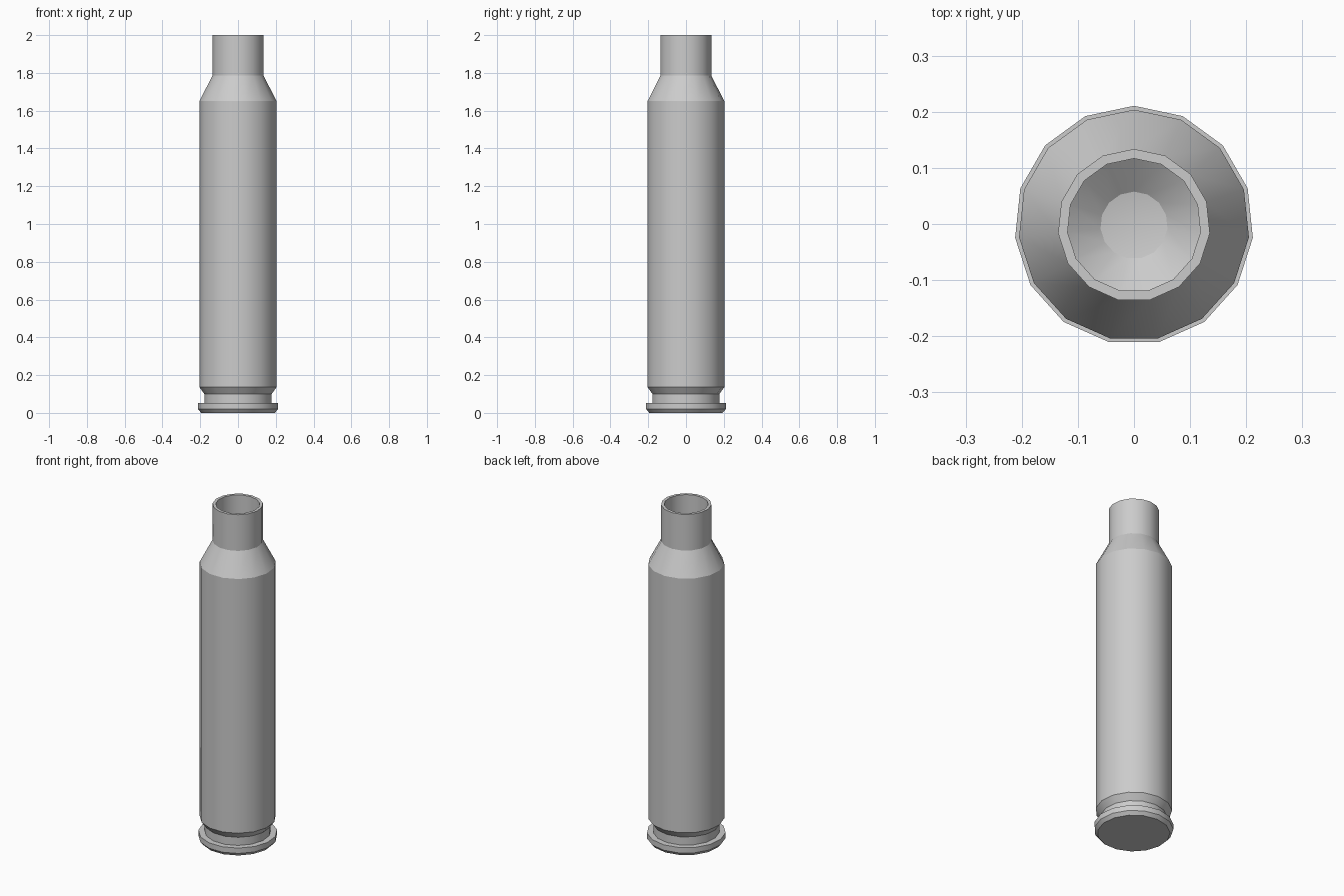
import bpy, bmesh, math

if "Cube" in bpy.data.objects:
    bpy.data.objects.remove(bpy.data.objects["Cube"])

SIDES = 15
Y_SHIFT = -0.0023  # odd side count: centres the bounding box in y

# Profile as (radius, z): base, rim, extractor groove, body, shoulder, neck, then the hollow inside
profile = [
    (0.196, 0.0), (0.213, 0.02), (0.213, 0.052), (0.179, 0.052),
    (0.179, 0.10), (0.206, 0.137), (0.206, 1.65), (0.136, 1.785),
    (0.136, 2.0), (0.119, 2.0), (0.119, 1.78), (0.187, 1.645),
    (0.187, 0.42), (0.165, 0.29), (0.12, 0.2), (0.06, 0.155),
]
FLOOR_Z = 0.145

bm = bmesh.new()


def ring(radius, z):
    step = 2 * math.pi / SIDES
    return [bm.verts.new((radius * math.sin(-i * step),
                          radius * math.cos(-i * step) + Y_SHIFT, z))
            for i in range(SIDES)]


rings = [ring(r, z) for r, z in profile]

# Walls between neighbouring rings
for a, b in zip(rings, rings[1:]):
    for i in range(SIDES):
        j = (i + 1) % SIDES
        bm.faces.new((a[i], a[j], b[j], b[i]))

# Flat base and rounded inner floor
bm.faces.new(list(reversed(rings[0])))
centre = bm.verts.new((0, Y_SHIFT, FLOOR_Z))
for i in range(SIDES):
    bm.faces.new((rings[-1][i], rings[-1][(i + 1) % SIDES], centre))

bmesh.ops.recalc_face_normals(bm, faces=bm.faces)
mesh = bpy.data.meshes.new("empty_casing")
bm.to_mesh(mesh)
bm.free()

casing = bpy.data.objects.new("empty_casing", mesh)
bpy.context.collection.objects.link(casing)
bpy.context.view_layer.objects.active = casing
casing.select_set(True)
bpy.ops.object.shade_smooth_by_angle(angle=math.radians(26))
